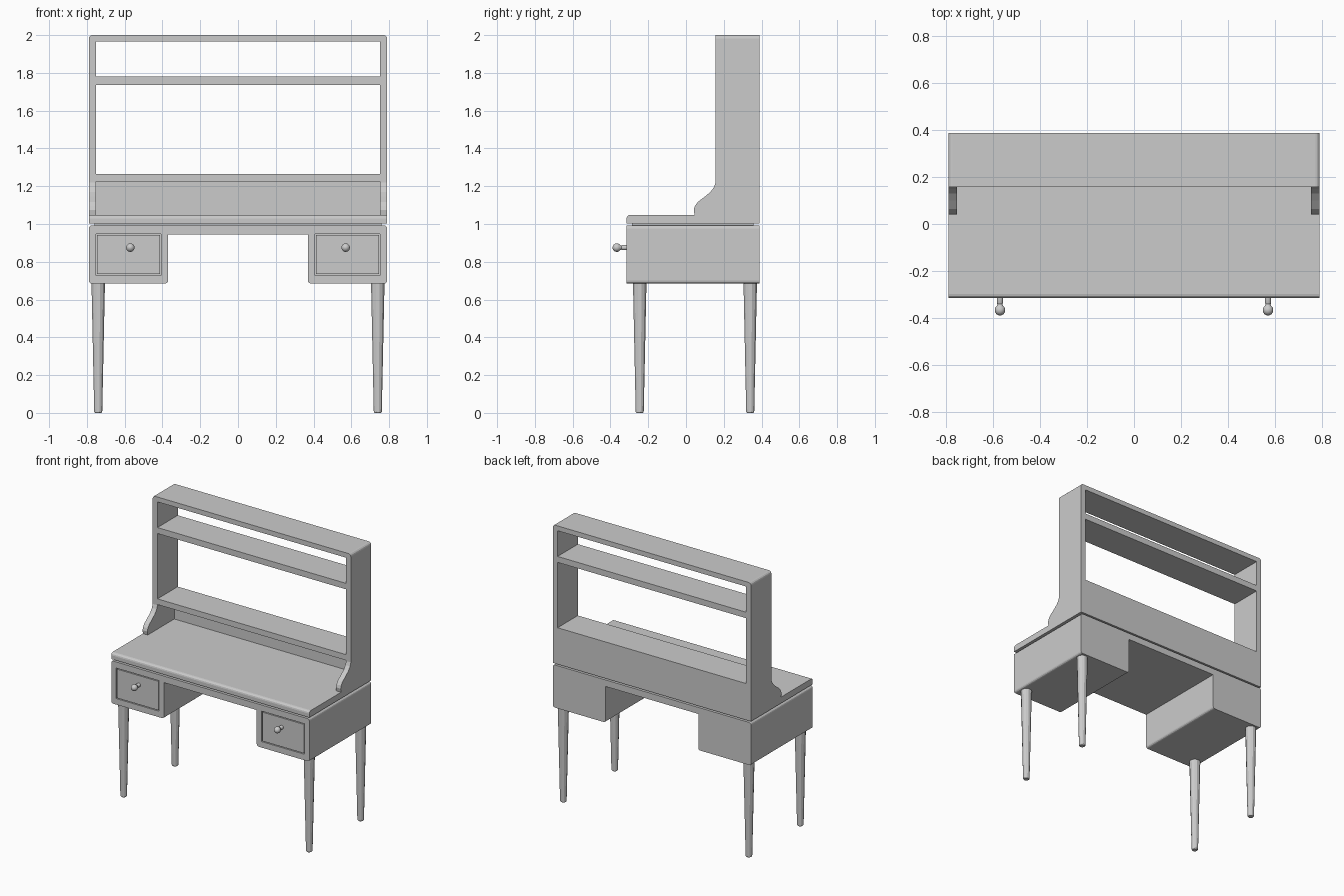
import bpy, bmesh, math
from mathutils import Vector

if "Cube" in bpy.data.objects:
    bpy.data.objects.remove(bpy.data.objects["Cube"])

W = 0.79               # half width
FRONT, BACK = -0.315, 0.388


def finish(bm, name):
    bmesh.ops.recalc_face_normals(bm, faces=bm.faces)
    me = bpy.data.meshes.new(name)
    bm.to_mesh(me)
    bm.free()
    ob = bpy.data.objects.new(name, me)
    bpy.context.collection.objects.link(ob)
    return ob


def prism(name, pts, axis, a, b, rounded=(), radius=0.012):
    """Extrude a 2D profile along 'x' (pts = y,z) or 'y' (pts = x,z)."""
    bm = bmesh.new()

    def place(p, t):
        return (t, p[0], p[1]) if axis == 'x' else (p[0], t, p[1])
    va = [bm.verts.new(place(p, a)) for p in pts]
    vb = [bm.verts.new(place(p, b)) for p in pts]
    bm.faces.new(va)
    bm.faces.new(vb[::-1])
    n = len(pts)
    for i in range(n):
        j = (i + 1) % n
        bm.faces.new((va[i], vb[i], vb[j], va[j]))
    edges = [bm.edges.get((va[i], vb[i])) for i in rounded]
    if edges:
        bmesh.ops.bevel(bm, geom=edges, offset=radius, segments=3,
                        profile=0.5, affect='EDGES')
    return finish(bm, name)


def box(name, x0, x1, y0, y1, z0, z1):
    return prism(name, [(x0, z0), (x1, z0), (x1, z1), (x0, z1)], 'y', y0, y1)


def lathe(name, prof, loc, sides, along_y=False):
    """Revolve (radius, height) pairs; along_y points the axis to -y."""
    bm = bmesh.new()
    rings = []
    for r, h in prof:
        ring = []
        for k in range(sides):
            t = 2 * math.pi * (k + 0.5) / sides
            c, s = r * math.cos(t), r * math.sin(t)
            p = Vector((c, -h, s)) if along_y else Vector((c, s, h))
            ring.append(bm.verts.new(p + Vector(loc)))
        rings.append(ring)
    for lo, hi in zip(rings, rings[1:]):
        for k in range(sides):
            m = (k + 1) % sides
            bm.faces.new((lo[k], lo[m], hi[m], hi[k]))
    bm.faces.new(rings[0])
    bm.faces.new(rings[-1])
    return finish(bm, name)


def smooth(ob):
    bpy.context.view_layer.objects.active = ob
    ob.select_set(True)
    bpy.ops.object.shade_smooth_by_angle(angle=math.radians(35))
    ob.select_set(False)


# Desk body: two drawer cases joined by a thin rail
body = prism("desk_body",
             [(-W, 0.685), (-0.37, 0.685), (-0.37, 0.945), (0.37, 0.945),
              (0.37, 0.685), (W, 0.685), (W, 0.992), (-W, 0.992)],
             'y', FRONT, BACK, rounded=(0, 1, 4, 5, 6, 7), radius=0.015)

# Recessed spacer between body and desktop
box("desktop_spacer", -W + 0.03, W - 0.03, FRONT + 0.03, BACK - 0.03, 0.985, 1.01)

# Desktop with rounded front edge
prism("desktop", [(FRONT, 1.003), (BACK, 1.003), (BACK, 1.048), (FRONT, 1.048)],
      'x', -W, W, rounded=(3,), radius=0.018)

# Drawer fronts set flush into pockets, leaving a fine shadow gap, plus knobs
for side, s in (("left", -1), ("right", 1)):
    x0, x1 = sorted((s * 0.408, s * 0.752))
    cut = box(side + "_drawer_cutter", x0, x1, FRONT - 0.05, FRONT + 0.02, 0.728, 0.948)
    cut.hide_render = True
    cut.hide_viewport = True
    mod = body.modifiers.new(side + "_drawer_pocket", 'BOOLEAN')
    mod.object = cut
    mod.solver = 'EXACT'
    g = 0.006
    box(side + "_drawer_front", x0 + g, x1 - g, FRONT, FRONT + 0.03, 0.728 + g, 0.948 - g)
    ball = [(0.023 * math.sin(a), 0.051 - 0.023 * math.cos(a))
            for a in [math.radians(d) for d in (35, 60, 80, 100, 120, 140, 160, 175)]]
    knob = lathe(side + "_drawer_knob",
                 [(0.014, -0.005), (0.014, 0.02), (0.011, 0.026)] + ball,
                 (s * 0.57, FRONT, 0.875), 16, along_y=True)
    smooth(knob)

# Tapered faceted legs
for side, s in (("left", -1), ("right", 1)):
    for row, y in (("front", -0.245), ("back", 0.34)):
        lathe(f"{row}_{side}_leg",
              [(0.018, 0), (0.022, 0.006), (0.037, 0.69)],
              (s * 0.74, y, 0), 12)

# Hutch sides with a curved foot resting on the desktop
side_profile = [(BACK, 1.003), (BACK, 1.97), (0.157, 1.97), (0.157, 1.22),
                (0.148, 1.195), (0.13, 1.17), (0.10, 1.145), (0.063, 1.117),
                (0.047, 1.095), (0.041, 1.075), (0.046, 1.045), (0.06, 1.003)]
for side, s in (("left", -1), ("right", 1)):
    prism(side + "_hutch_side", side_profile, 'x', s * W, s * 0.752)

# Hutch top with rounded ends
prism("hutch_top", [(-W, 1.965), (W, 1.965), (W, 2.0), (-W, 2.0)],
      'y', 0.157, BACK, rounded=(2, 3), radius=0.018)

# Shelves and the low back panel
for name, z0, z1 in (("upper_shelf", 1.737, 1.78), ("lower_shelf", 1.225, 1.266)):
    box(name, -0.756, 0.756, 0.157, BACK, z0, z1)
box("hutch_back_panel", -0.756, 0.756, 0.348, BACK, 1.04, 1.23)
